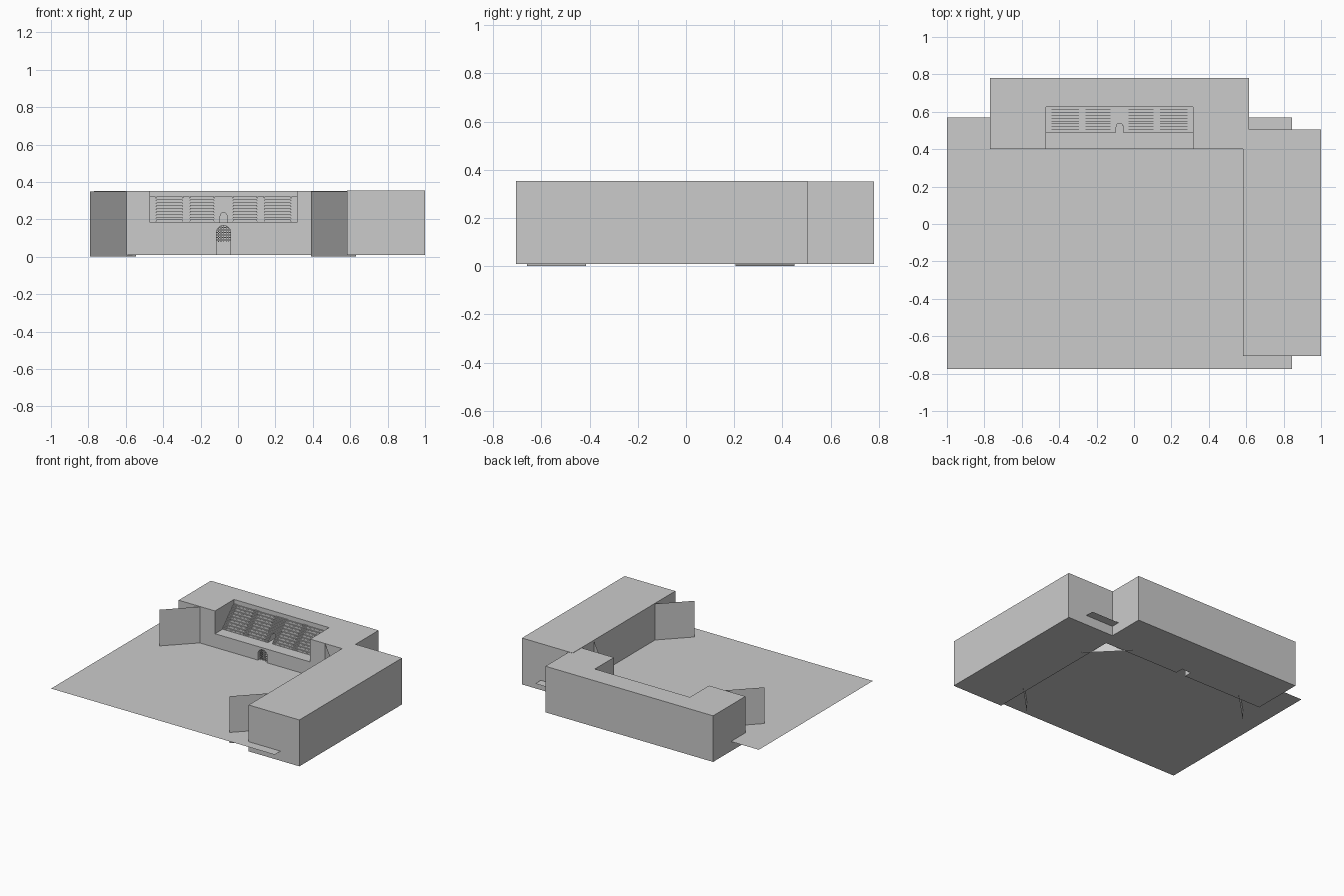
import bpy, math

if "Cube" in bpy.data.objects:
    bpy.data.objects.remove(bpy.data.objects["Cube"])

def mesh_obj(name, verts, faces):
    me = bpy.data.meshes.new(name)
    me.from_pydata(verts, [], faces)
    me.update()
    ob = bpy.data.objects.new(name, me)
    bpy.context.collection.objects.link(ob)
    return ob

def prism(name, poly, a, b, axis):
    """Extrude a 2D polygon between a and b; axis 'x' takes (y, z), axis 'y' takes (x, z)."""
    def put(p, t):
        return (t, p[0], p[1]) if axis == 'x' else (p[0], t, p[1])
    area = sum(p[0] * q[1] - q[0] * p[1] for p, q in zip(poly, poly[1:] + poly[:1]))
    if (area < 0) == (axis == 'x'):
        poly = poly[::-1]
    n = len(poly)
    verts = [put(p, a) for p in poly] + [put(p, b) for p in poly]
    faces = [tuple(reversed(range(n))), tuple(range(n, 2 * n))]
    faces += [(i, (i + 1) % n, n + (i + 1) % n, n + i) for i in range(n)]
    return mesh_obj(name, verts, faces)

def box(name, x0, x1, y0, y1, z0, z1):
    return prism(name, [(y0, z0), (y1, z0), (y1, z1), (y0, z1)], x0, x1, 'x')

def arch(cx, r, z0, top, n=10):
    pts = [(cx - r, z0), (cx + r, z0)]
    return pts + [(cx + r * math.cos(math.pi * i / n), top - r + r * math.sin(math.pi * i / n))
                  for i in range(n + 1)]

def cut(target, cutter):
    cutter.hide_render = True
    mod = target.modifiers.new("cut", 'BOOLEAN')
    mod.operation, mod.solver, mod.object = 'DIFFERENCE', 'EXACT', cutter
    bpy.context.view_layer.objects.active = target
    bpy.ops.object.modifier_apply(modifier=mod.name)
    bpy.data.objects.remove(cutter)

# Ground sheet
mesh_obj("ground_sheet", [(-1, -.775, .08), (.845, -.775, .08), (.845, .57, .08), (-1, .57, .08)],
         [(0, 1, 2, 3)])

# Main blocks
box("side_block", .582, 1, -.705, .505, .008, .354)
back = box("back_block", -.77, .614, .40, .78, .008, .352)
cut(back, box("stand_recess", -.47, .315, .3, .625, .182, .5))
GX = -.077
cut(back, prism("gate_recess", arch(GX, .038, -.05, .167), .3, .46, 'y'))

# Diagonal corner panels
def panel(name, p, q):
    mesh_obj(name, [(*p, 0), (*q, 0), (*q, .35), (*p, .35)], [(0, 1, 2, 3)])

panel("left_corner_panel", (-.79, .205), (-.545, .45))
panel("front_corner_panel", (.39, -.66), (.632, -.415))
panel("inner_corner_panel", (.39, .45), (.632, .205))

# Stepped stand
Y0, Y1, Z0, Z1 = .488, .6245, .1825, .322

def steps(n, drop=0.0):
    dy, dz = (Y1 - Y0) / n, (Z1 - Z0) / n
    pts = [(Y0, Z0)]
    for i in range(n):
        z = Z0 + (i + 1) * dz - drop
        pts += [(Y0 + i * dy, z), (Y0 + (i + 1) * dy, z)]
    return pts + [(Y1, Z0)]

ROWS = 9
dy, dz = (Y1 - Y0) / ROWS, (Z1 - Z0) / ROWS
seats = [(-.44, -.295), (-.26, -.125), (-.03, .105), (.14, .285)]
aisles = [(-.47, -.44), (-.295, -.26), (-.125, -.03), (.105, .14), (.285, .315)]
for k, (a, b) in enumerate(seats):
    prism(f"seat_tiers_{k}", steps(ROWS, .007), a, b, 'x')
    for r in range(ROWS):
        y, z = Y0 + r * dy, Z0 + (r + 1) * dz
        box(f"bench_{k}_{r}", a + .003, b - .003, y + .001, y + .009, z - .007, z)
for k, (a, b) in enumerate(aisles):
    stair = prism(f"aisle_stairs_{k}", steps(2 * ROWS), a, b, 'x')
    if k == 2:
        cut(stair, prism("exit_cutter", arch(GX, .018, .17, .236), .4, .575, 'y'))

# Lattice gate inside the archway
T = .0018
for i in range(-2, 3):
    x = GX + i * .0135
    top = .129 + math.sqrt(.038 ** 2 - (x - GX) ** 2)
    box(f"gate_bar_{i + 2}", x - T, x + T, .415, .419, .08, top)
for j in range(6):
    z = .089 + j * .0135
    w = .038 if z < .129 else math.sqrt(.038 ** 2 - (z - .129) ** 2)
    box(f"gate_rail_{j}", GX - w, GX + w, .4155, .4185, z - T, z + T)
